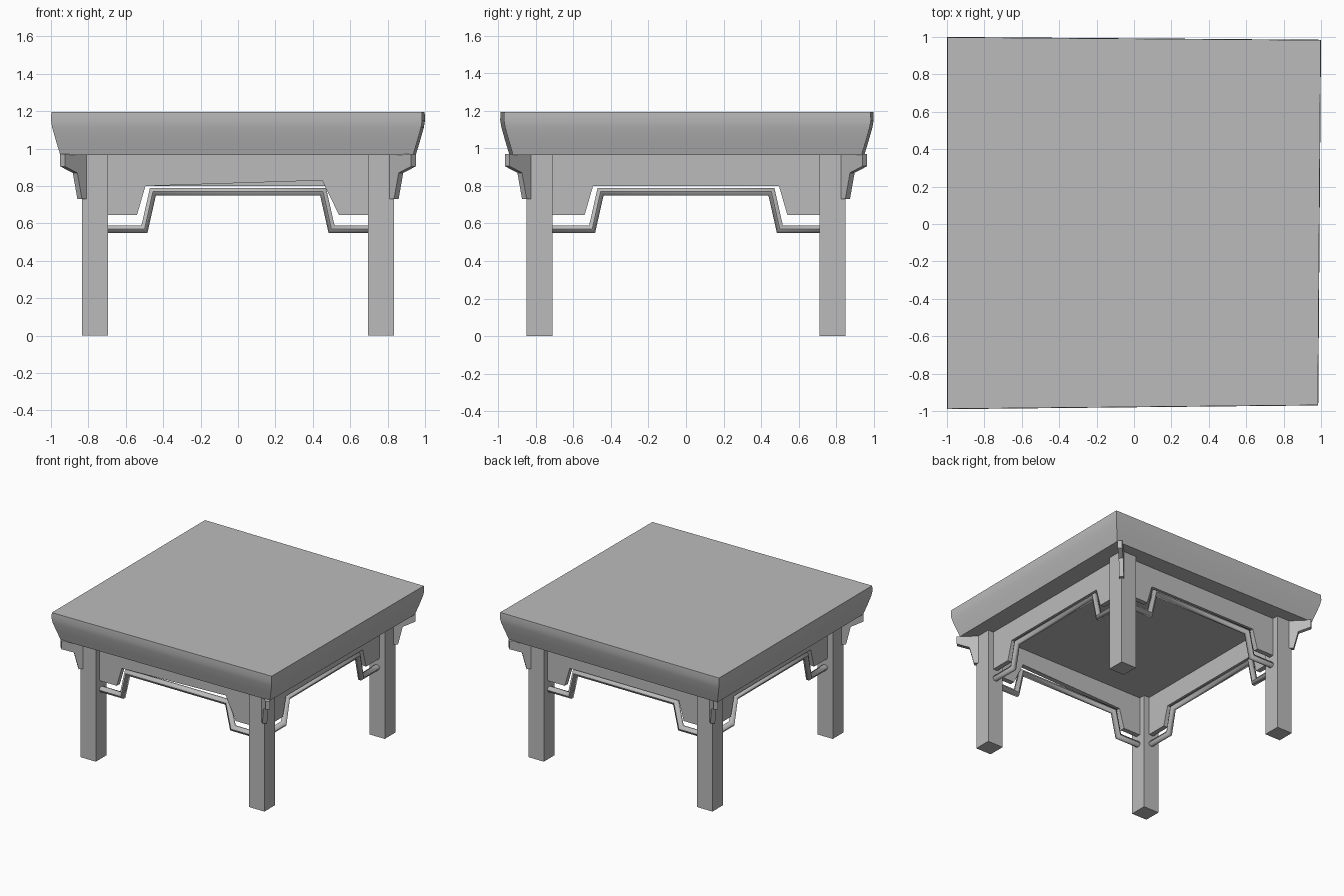
import bpy, math
from mathutils import Vector, Matrix

if "Cube" in bpy.data.objects:
    bpy.data.objects.remove(bpy.data.objects["Cube"])

grey = bpy.data.materials.new("plain_grey")
grey.diffuse_color = (0.5, 0.5, 0.5, 1)
grey.use_nodes = True
grey.node_tree.nodes["Principled BSDF"].inputs["Base Color"].default_value = grey.diffuse_color


def make(name, verts, faces, angle=50):
    me = bpy.data.meshes.new(name)
    me.from_pydata(verts, [], faces)
    me.materials.append(grey)
    ob = bpy.data.objects.new(name, me)
    bpy.context.collection.objects.link(ob)
    bpy.ops.object.select_all(action='DESELECT')
    ob.select_set(True)
    bpy.context.view_layer.objects.active = ob
    bpy.ops.object.mode_set(mode='EDIT')
    bpy.ops.mesh.select_all(action='SELECT')
    bpy.ops.mesh.normals_make_consistent(inside=False)
    bpy.ops.object.mode_set(mode='OBJECT')
    bpy.ops.object.shade_smooth_by_angle(angle=math.radians(angle))
    return ob


def loft(name, rings, angle=50):
    """Skin a list of equal closed rings and cap both ends."""
    n = len(rings[0])
    verts = [v for r in rings for v in r]
    faces = [(i * n + j, i * n + (j + 1) % n, (i + 1) * n + (j + 1) % n, (i + 1) * n + j)
             for i in range(len(rings) - 1) for j in range(n)]
    faces += [tuple(range(n)), tuple(range(len(verts) - n, len(verts)))]
    return make(name, verts, faces, angle)


def plate(name, outline, thick, matrix):
    """Flat (x, z) outline given thickness along y, then placed."""
    rings = [[matrix @ Vector((x, y, z)) for x, z in outline]
             for y in (-thick / 2, thick / 2)]
    return loft(name, rings, 30)


# Table top: slightly uneven square, edge tapering inwards below
corners = [(-1, -0.99), (0.985, -0.97), (1, 0.985), (-1, 1)]
edge = [(0.965, 0.95), (1.04, 0.973), (1.11, 0.993), (1.15, 1.0), (1.195, 0.998)]
loft("table_top", [[(x * s, y * s, z) for x, y in corners] for z, s in edge])

# Square legs and the brackets running diagonally out to the top's corners
LX, LY, H = 0.765, 0.78, 0.07
bracket = [(0.0, 0.97), (0.245, 0.97), (0.245, 0.905), (0.15, 0.87),
           (0.115, 0.73), (0.0, 0.73)]
for sx in (-1, 1):
    for sy in (-1, 1):
        cx, cy = sx * LX, sy * LY
        loft("leg", [[(cx + a * H, cy + b * H, z)
                      for a, b in ((-1, -1), (1, -1), (1, 1), (-1, 1))]
                     for z in (0, 0.97)])
        m = Matrix.Translation((cx, cy, 0)) @ Matrix.Rotation(math.atan2(sy, sx), 4, 'Z')
        plate("corner_bracket", bracket, 0.035, m)

# Aprons with dropped ends, and the bent rails below them
rail_path = [(-0.77, 0.57), (-0.5, 0.57), (-0.455, 0.77),
             (0.455, 0.77), (0.5, 0.57), (0.77, 0.57)]
for k in range(4):
    off = LY if k % 2 == 0 else LX
    m = Matrix.Rotation(k * math.pi / 2, 4, 'Z') @ Matrix.Translation((0, -off, 0))
    rise = 0.83 if k == 0 else 0.80
    apron = [(-0.72, 0.97), (-0.72, 0.645), (-0.54, 0.645), (-0.495, 0.80),
             (0.45 if k == 0 else 0.495, rise), (0.54, 0.645), (0.72, 0.645), (0.72, 0.97)]
    plate("apron", apron, 0.04, m)

    # Six-sided rail, mitred at each bend
    pts = [Vector((x, 0, z)) for x, z in rail_path]
    rings = []
    for i, p in enumerate(pts):
        a = (p - pts[max(i - 1, 0)]).normalized()
        b = (pts[min(i + 1, len(pts) - 1)] - p).normalized()
        t = (a + b).normalized()
        side = Vector((-t.z, 0, t.x))
        stretch = 1 / max(t.dot(a if i else b), 0.5)
        rings.append([m @ (p + side * 0.023 * stretch * math.sin(q * math.pi / 3)
                           + Vector((0, 0.026, 0)) * math.cos(q * math.pi / 3))
                      for q in range(6)])
    loft("rail", rings, 65)
